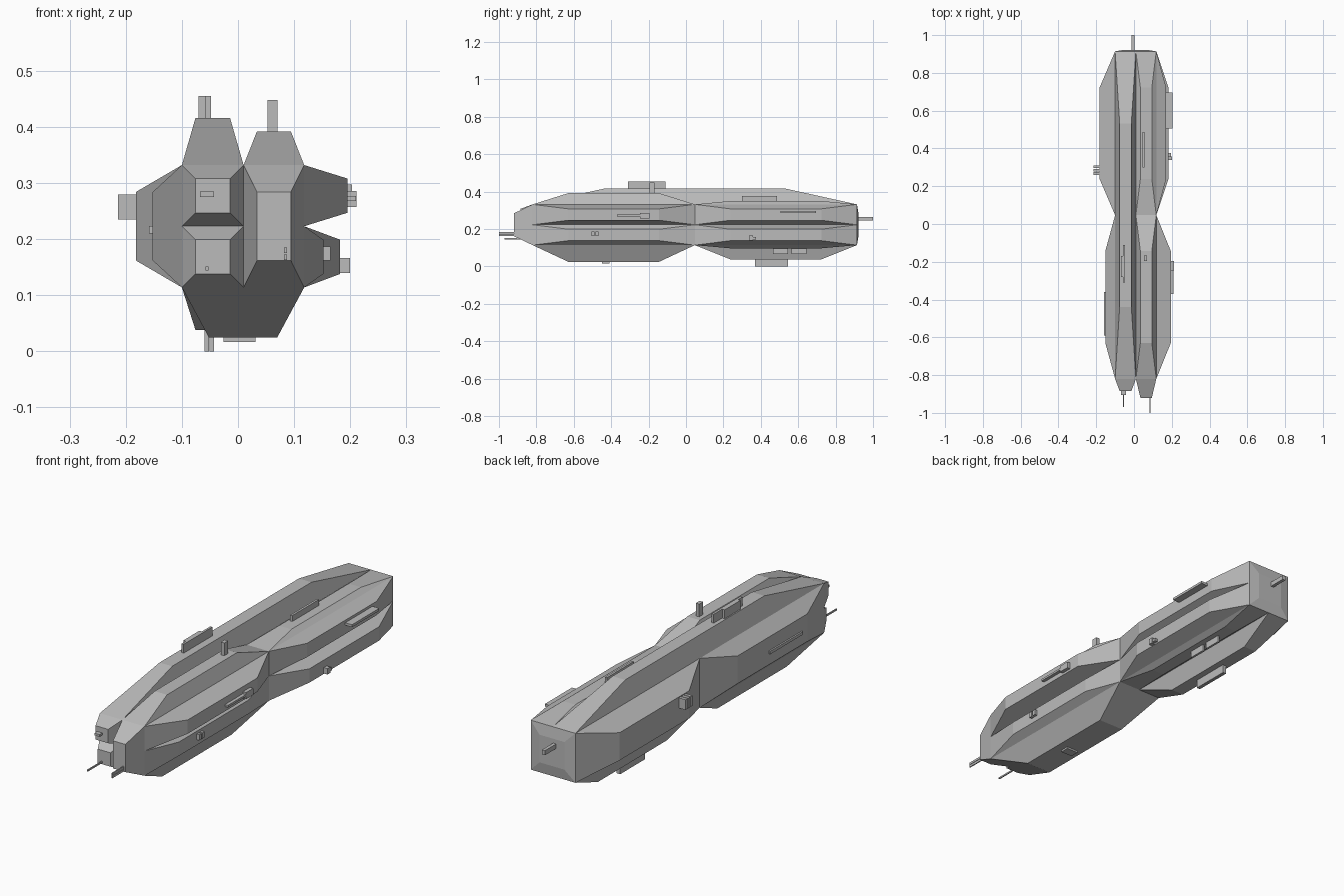
import bpy, bmesh
from mathutils import Vector

cube = bpy.data.objects.get("Cube")
if cube:
    bpy.data.objects.remove(cube, do_unlink=True)

grey = bpy.data.materials.new("hull_grey")
grey.use_nodes = True
grey.diffuse_color = (0.5, 0.5, 0.5, 1)
grey.node_tree.nodes["Principled BSDF"].inputs["Base Color"].default_value = (0.5, 0.5, 0.5, 1)

# Core limits of the hull, split at the middle and at the waist
X0, XM, X1 = -0.10, 0.01, 0.118
Z0, ZM, Z1 = 0.114, 0.223, 0.332
Y0, YM, Y1 = -0.82, 0.047, 0.914
INSET = 0.22


def add_object(name, bm):
    mesh = bpy.data.meshes.new(name)
    bm.to_mesh(mesh)
    bm.free()
    mesh.materials.append(grey)
    obj = bpy.data.objects.new(name, mesh)
    bpy.context.collection.objects.link(obj)
    return obj


def panel(name, axis, base, tip, span_b, span_c):
    """Tapered hull block: an open-backed frustum rising along one axis."""
    b, c = [i for i in range(3) if i != axis]

    def ring(level, inset):
        points = []
        for i, j in ((0, 0), (1, 0), (1, 1), (0, 1)):
            p = Vector()
            p[axis] = level
            for k, span, end in ((b, span_b, i), (c, span_c, j)):
                margin = (span[1] - span[0]) * inset
                p[k] = span[1] - margin if end else span[0] + margin
            points.append(p)
        return points

    bm = bmesh.new()
    low = [bm.verts.new(p) for p in ring(base, 0)]
    top = [bm.verts.new(p) for p in ring(tip, INSET)]
    bm.faces.new(top)
    for i in range(4):
        j = (i + 1) % 4
        bm.faces.new((low[i], low[j], top[j], top[i]))
    # Turn every face outward, away from a point deep inside the hull
    inside = sum((v.co for v in low), Vector()) / 4
    inside[axis] -= 1 if tip > base else -1
    bm.normal_update()
    for f in bm.faces:
        if f.normal.dot(f.calc_center_median() - inside) < 0:
            f.normal_flip()
    add_object(name, bm)


def box(name, x, y, z):
    """Small fitting given by its limits on each axis."""
    bm = bmesh.new()
    bmesh.ops.create_cube(bm, size=1)
    for v in bm.verts:
        v.co = [(s[0] + s[1]) / 2 + t * (s[1] - s[0]) for s, t in zip((x, y, z), v.co)]
    add_object(name, bm)


front, back, whole = (Y0, YM), (YM, Y1), (Y0, Y1)
right, left, width = (X0, XM), (XM, X1), (X0, X1)
lower, upper, height = (Z0, ZM), (ZM, Z1), (Z0, Z1)

# Top blocks
panel("top_right_spine", 2, Z1, 0.416, right, whole)
panel("top_left_front", 2, Z1, 0.392, left, front)
panel("top_left_back", 2, Z1, 0.35, left, back)

# Bottom blocks
panel("bottom_front", 2, Z0, 0.025, width, front)
panel("bottom_right_back", 2, Z0, 0.038, right, back)
panel("bottom_left_back", 2, Z0, 0.097, left, back)

# Left side blocks
panel("left_upper_front", 0, X1, 0.195, front, upper)
panel("left_lower_front", 0, X1, 0.152, front, lower)
panel("left_upper_back", 0, X1, 0.17, back, upper)
panel("left_lower_back", 0, X1, 0.182, back, lower)

# Right side blocks
panel("right_front", 0, X0, -0.152, front, height)
panel("right_back", 0, X0, -0.182, back, height)

# Nose blocks and stern plate
panel("nose_left", 1, Y0, -0.92, left, height)
panel("nose_right_upper", 1, Y0, -0.885, right, upper)
panel("nose_right_lower", 1, Y0, -0.87, right, lower)
panel("stern", 1, Y1, 0.922, width, height)

# Top fittings
box("top_fin", (-0.058, -0.048), (-0.31, -0.11), (0.41, 0.455))
box("top_fin_side", (-0.07, -0.058), (-0.28, -0.17), (0.41, 0.455))
box("top_post", (0.053, 0.07), (-0.195, -0.168), (0.385, 0.448))
box("top_back_fin", (0.045, 0.055), (0.30, 0.487), (0.345, 0.376))

# Left side fittings
box("left_bar", (0.19, 0.21), (-0.37, -0.245), (0.268, 0.277))
box("left_bar_head", (0.19, 0.211), (-0.245, -0.195), (0.257, 0.286))
for i, y in enumerate((-0.505, -0.483)):
    box(f"left_stud_{i}", (0.147, 0.165), (y, y + 0.015), (0.162, 0.187))
box("left_back_rail", (0.165, 0.203), (0.505, 0.695), (0.286, 0.297))
box("left_back_stud", (0.178, 0.2), (0.338, 0.358), (0.14, 0.166))
box("left_back_stud_small", (0.178, 0.197), (0.358, 0.375), (0.145, 0.157))

# Right side fittings
for i, y in enumerate((0.26, 0.278, 0.296)):
    box(f"right_slat_{i}", (-0.214, -0.178), (y, y + 0.014), (0.235, 0.28))
box("right_rail", (-0.159, -0.148), (-0.59, -0.36), (0.21, 0.223))

# Bottom fittings
box("bottom_hatch", (-0.026, 0.031), (-0.45, -0.41), (0.017, 0.03))
for i, x in enumerate((-0.06, -0.051)):
    box(f"bottom_keel_{i}", (x, x + 0.008), (0.37, 0.545), (0, 0.042))
for i, y in enumerate((0.465, 0.565)):
    box(f"bottom_vane_{i}", (0.06, 0.07), (y, y + 0.08), (0.067, 0.1))

# Nose and stern probes
for i, z in enumerate((0.163, 0.175)):
    box(f"nose_probe_{i}", (0.082, 0.087), (-1, -0.915), (z, z + 0.01))
box("nose_needle", (-0.058, -0.053), (-0.97, -0.865), (0.144, 0.151))
box("nose_sensor", (-0.068, -0.043), (-0.905, -0.88), (0.275, 0.285))
box("stern_probe", (-0.012, 0.003), (0.915, 1), (0.245, 0.265))
